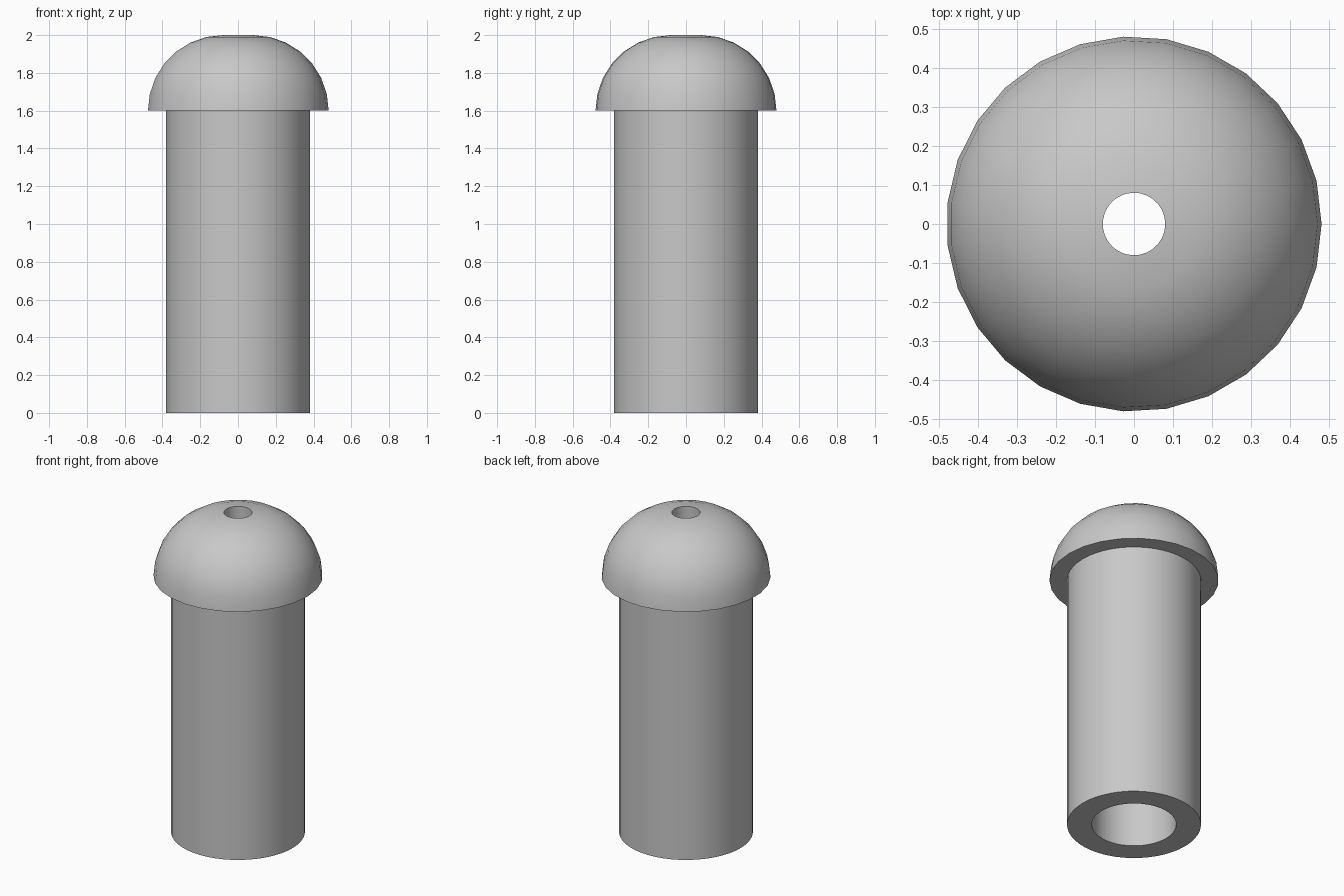
import bpy, bmesh
from math import sin, cos, pi, radians

default = bpy.data.objects.get("Cube")
if default:
    bpy.data.objects.remove(default, do_unlink=True)

# Single metal colour
metal = bpy.data.materials.new("grey metal")
metal.use_nodes = True
grey = (0.58, 0.58, 0.58, 1)
metal.diffuse_color = grey
metal.node_tree.nodes["Principled BSDF"].inputs["Base Color"].default_value = grey


def lathe(name, profile, sides, closed):
    """Revolve an (r, z) profile around the vertical axis."""
    bm = bmesh.new()
    rings = [[bm.verts.new((r * cos(2 * pi * i / sides), r * sin(2 * pi * i / sides), z))
              for i in range(sides)] for r, z in profile]
    pairs = list(zip(rings, rings[1:]))
    if closed:
        pairs.append((rings[-1], rings[0]))
    for a, b in pairs:
        for i in range(sides):
            j = (i + 1) % sides
            bm.faces.new((a[i], a[j], b[j], b[i]))
    mesh = bpy.data.meshes.new(name)
    bm.to_mesh(mesh)
    bm.free()
    mesh.materials.append(metal)
    obj = bpy.data.objects.new(name, mesh)
    bpy.context.collection.objects.link(obj)
    bpy.ops.object.select_all(action='DESELECT')
    obj.select_set(True)
    bpy.context.view_layer.objects.active = obj
    bpy.ops.object.shade_smooth_by_angle(angle=radians(30))
    return obj


HEAD_Z, HOLE_R, DOME_R, STEPS = 1.6, 0.08, 0.4, 7

# Hollow shank, open where it meets the head
lathe("shank", [(0.24, HEAD_Z), (0.24, 0), (0.38, 0), (0.38, HEAD_Z)], 48, False)

# Rounded head: flat underside, quarter-round dome, narrow through hole
dome = [(HOLE_R + DOME_R * cos(pi / 2 * k / STEPS), HEAD_Z + DOME_R * sin(pi / 2 * k / STEPS))
        for k in range(STEPS + 1)]
head = lathe("domed_head", [(HOLE_R, HEAD_Z)] + dome, 27, True)
